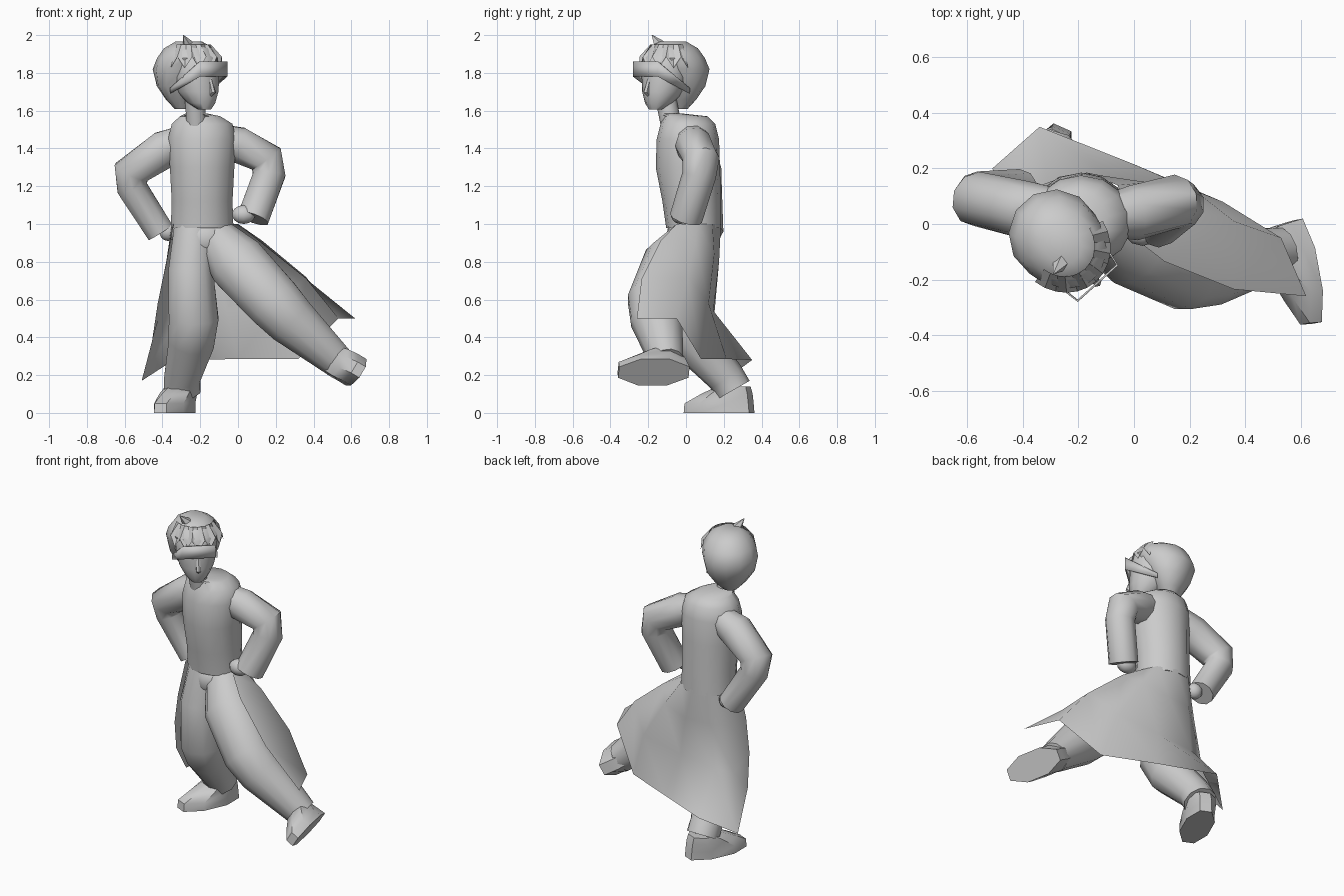
import bpy, bmesh, math
from mathutils import Vector, Matrix

default = bpy.data.objects.get("Cube")
if default:
    bpy.data.objects.remove(default)

grey = bpy.data.materials.new("plain grey")
grey.use_nodes = True
colour = (0.6, 0.6, 0.6, 1)
grey.diffuse_color = colour
grey.node_tree.nodes["Principled BSDF"].inputs["Base Color"].default_value = colour


def finish(name, bm, matrix=None, angle=50, closed=True):
    """Turn a bmesh into a shaded object."""
    if closed:
        bmesh.ops.recalc_face_normals(bm, faces=bm.faces)
    if matrix is not None:
        bm.transform(matrix)
    mesh = bpy.data.meshes.new(name)
    bm.to_mesh(mesh)
    bm.free()
    mesh.materials.append(grey)
    obj = bpy.data.objects.new(name, mesh)
    bpy.context.collection.objects.link(obj)
    bpy.ops.object.select_all(action="DESELECT")
    obj.select_set(True)
    bpy.context.view_layer.objects.active = obj
    bpy.ops.object.shade_smooth_by_angle(angle=math.radians(angle))
    return obj


def skin(name, rings, matrix=None, angle=50):
    """Join closed rings of points and cap both ends."""
    bm = bmesh.new()
    loops = [[bm.verts.new(p) for p in ring] for ring in rings]
    count = len(loops[0])
    for low, high in zip(loops, loops[1:]):
        for i in range(count):
            j = (i + 1) % count
            bm.faces.new((low[i], low[j], high[j], high[i]))
    bm.faces.new(loops[0])
    bm.faces.new(loops[-1])
    return finish(name, bm, matrix, angle)


def oval(centre, u, v, sides):
    steps = [math.tau * (i + 0.5) / sides for i in range(sides)]
    return [Vector(centre) + u * math.cos(a) + v * math.sin(a) for a in steps]


def stack(name, levels, sides=14, matrix=None, angle=50):
    """Level ovals, each given as x, y, z, half width, half depth."""
    rings = [oval((x, y, z), Vector((w, 0, 0)), Vector((0, d, 0)), sides)
             for x, y, z, w, d in levels]
    return skin(name, rings, matrix, angle)


def tube(name, path, sides=10, matrix=None):
    """Round limb through points, each given as x, y, z, radius."""
    points = [Vector(p[:3]) for p in path]
    rings = []
    for i, p in enumerate(points):
        ways = [(b - a).normalized() for a, b in zip(points, points[1:])]
        t = (ways[max(i - 1, 0)] + ways[min(i, len(ways) - 1)]).normalized()
        u = t.cross(Vector((0, 1, 0.01))).normalized()
        v = t.cross(u)
        rings.append(oval(p, u * path[i][3], v * path[i][3], sides))
    return skin(name, rings, matrix)


def ball(name, centre, size):
    bm = bmesh.new()
    bmesh.ops.create_uvsphere(bm, u_segments=10, v_segments=7, radius=1)
    bm.transform(Matrix.Translation(centre) @ Matrix.Diagonal((*size, 1)))
    return finish(name, bm)


# Jacket body and neck
stack("jacket_body", [
    (-0.19, 0.04, 0.98, 0.17, 0.145),
    (-0.19, 0.03, 1.12, 0.165, 0.155),
    (-0.19, 0.01, 1.3, 0.175, 0.17),
    (-0.19, 0.01, 1.45, 0.185, 0.165),
    (-0.19, 0.01, 1.53, 0.165, 0.145),
    (-0.2, 0.0, 1.57, 0.11, 0.115),
    (-0.22, -0.08, 1.585, 0.06, 0.06),
])
tube("neck", [(-0.22, -0.08, 1.53, 0.055), (-0.23, -0.11, 1.68, 0.055)])
ball("hips", (-0.18, 0.02, 0.92), (0.16, 0.13, 0.12))

# Sleeves and hands
tube("right_sleeve", [
    (-0.26, 0.05, 1.46, 0.075), (-0.39, 0.05, 1.395, 0.105),
    (-0.565, 0.09, 1.275, 0.1), (-0.56, 0.105, 1.19, 0.085),
    (-0.41, 0.12, 0.955, 0.078)])
tube("left_sleeve", [
    (-0.11, 0.03, 1.46, 0.075), (0.0, 0.04, 1.42, 0.1),
    (0.15, 0.08, 1.345, 0.098), (0.165, 0.07, 1.26, 0.09),
    (0.08, 0.0, 1.03, 0.088)])
ball("right_hand", (-0.37, 0.11, 0.96), (0.05, 0.045, 0.05))
ball("left_hand", (0.03, -0.03, 1.05), (0.065, 0.05, 0.05))

# Trousers
tube("right_trouser", [
    (-0.23, 0.02, 0.97, 0.115), (-0.25, -0.02, 0.75, 0.125),
    (-0.235, -0.02, 0.5, 0.138), (-0.245, 0.04, 0.38, 0.127),
    (-0.295, 0.21, 0.19, 0.1), (-0.295, 0.25, 0.12, 0.1)])
tube("left_trouser", [
    (-0.12, 0.03, 0.93, 0.11), (0.0, -0.07, 0.79, 0.16),
    (0.19, -0.16, 0.585, 0.153), (0.28, -0.155, 0.49, 0.14),
    (0.53, -0.1, 0.27, 0.09)], sides=12)


# Shoes: a sole outline rising to an ankle over the heel
def shoe(name, sole, forward, up, width):
    front = Vector(forward).normalized()
    top = Vector(up).normalized()
    side = front.cross(top)
    frame = Matrix((side, front, top)).transposed().to_4x4()
    stack(name, [
        (0, 0, 0, width, 0.205),
        (0, 0, 0.05, width, 0.2),
        (0, -0.045, 0.1, width, 0.145),
        (0, -0.085, 0.14, width * 0.92, 0.09),
    ], 8, Matrix.Translation(sole) @ frame, 40)


shoe("right_shoe", (-0.335, 0.175, 0), (-0.4, -0.9, 0), (0, 0, 1), 0.092)
shoe("left_shoe", (0.625, -0.17, 0.215), (0.18, -0.98, 0), (-0.85, -0.155, 0.52), 0.088)

# Coat skirt: folds run from waist to hem, left front edge round to right
folds = [
    [(0.0, -0.05, 1.0), (0.11, -0.135, 0.91), (0.36, -0.235, 0.71), (0.62, -0.26, 0.5)],
    [(-0.02, 0.06, 1.0), (0.13, 0.05, 0.91), (0.36, 0.01, 0.72), (0.53, -0.05, 0.5)],
    [(-0.06, 0.14, 1.0), (0.05, 0.15, 0.84), (0.22, 0.12, 0.58), (0.32, 0.08, 0.285)],
    [(-0.17, 0.185, 1.0), (-0.12, 0.175, 0.8), (-0.06, 0.145, 0.54), (0.0, 0.215, 0.285)],
    [(-0.27, 0.17, 1.0), (-0.28, 0.16, 0.8), (-0.31, 0.15, 0.52), (-0.34, 0.35, 0.28)],
    [(-0.35, 0.08, 1.0), (-0.38, 0.09, 0.8), (-0.42, 0.11, 0.5), (-0.51, 0.2, 0.17)],
    [(-0.34, -0.05, 1.0), (-0.38, -0.07, 0.78), (-0.425, -0.04, 0.58), (-0.455, 0.02, 0.38)],
]
bm = bmesh.new()
grid = [[bm.verts.new(p) for p in fold] for fold in folds]
for a, b in zip(grid, grid[1:]):
    for k in range(len(a) - 1):
        bm.faces.new((a[k], a[k + 1], b[k + 1], b[k]))
finish("coat_skirt", bm, angle=60, closed=False)

# Head, built facing -y and then turned
turn = Matrix.Translation((-0.26, -0.07, 0)) @ Matrix.Rotation(math.radians(42), 4, "Z")
stack("face", [
    (0, -0.125, 1.605, 0.035, 0.03),
    (0, -0.1, 1.64, 0.07, 0.075),
    (0, -0.07, 1.7, 0.105, 0.115),
    (0, -0.05, 1.78, 0.125, 0.13),
    (0, -0.05, 1.88, 0.125, 0.125),
    (0, -0.03, 1.93, 0.09, 0.09),
], 12, turn)
tube("nose", [(0, -0.165, 1.77, 0.012), (0, -0.19, 1.7, 0.016), (0, -0.165, 1.68, 0.012)], 6, turn)
stack("hair", [
    (0, 0.05, 1.61, 0.045, 0.04),
    (0, 0.055, 1.66, 0.095, 0.075),
    (0, 0.055, 1.73, 0.145, 0.12),
    (0, 0.04, 1.82, 0.165, 0.165),
    (0, 0.005, 1.88, 0.155, 0.175),
    (0, 0.0, 1.93, 0.12, 0.145),
    (0, 0.0, 1.965, 0.065, 0.08),
], 12, turn, 40)

# Fringe: a zigzag sheet lying over the brow
bm = bmesh.new()
upper, lower = [], []
for i in range(13):
    a = math.radians(-78 + 13 * i)
    way = Vector((math.sin(a) * 0.15, -math.cos(a) * 0.165, 0))
    drop = 1.885 if i % 2 else 1.825
    upper.append(bm.verts.new(way * 0.75 + Vector((0, 0, 1.95))))
    lower.append(bm.verts.new(way * 1.12 + Vector((0, 0, drop))))
for i in range(len(upper) - 1):
    bm.faces.new((upper[i], lower[i], lower[i + 1], upper[i + 1]))
finish("hair_fringe", bm, turn, 30, closed=False)
tube("hair_tuft", [(-0.24, -0.11, 1.91, 0.045), (-0.27, -0.15, 1.96, 0.025),
                   (-0.29, -0.18, 2.0, 0.002)], 5)

# Visor with tapering side arms
bm = bmesh.new()
rows = []
for x, y, high, low in ((-0.135, 0.0, 1.72, 1.69), (-0.098, -0.195, 1.86, 1.78),
                        (0.098, -0.195, 1.86, 1.78), (0.135, 0.0, 1.72, 1.69)):
    rows.append((bm.verts.new((x, y, high)), bm.verts.new((x, y, low))))
for a, b in zip(rows, rows[1:]):
    bm.faces.new((a[0], a[1], b[1], b[0]))
visor = finish("visor", bm, turn, 30, closed=False)
visor.modifiers.new("thickness", "SOLIDIFY").thickness = 0.008
